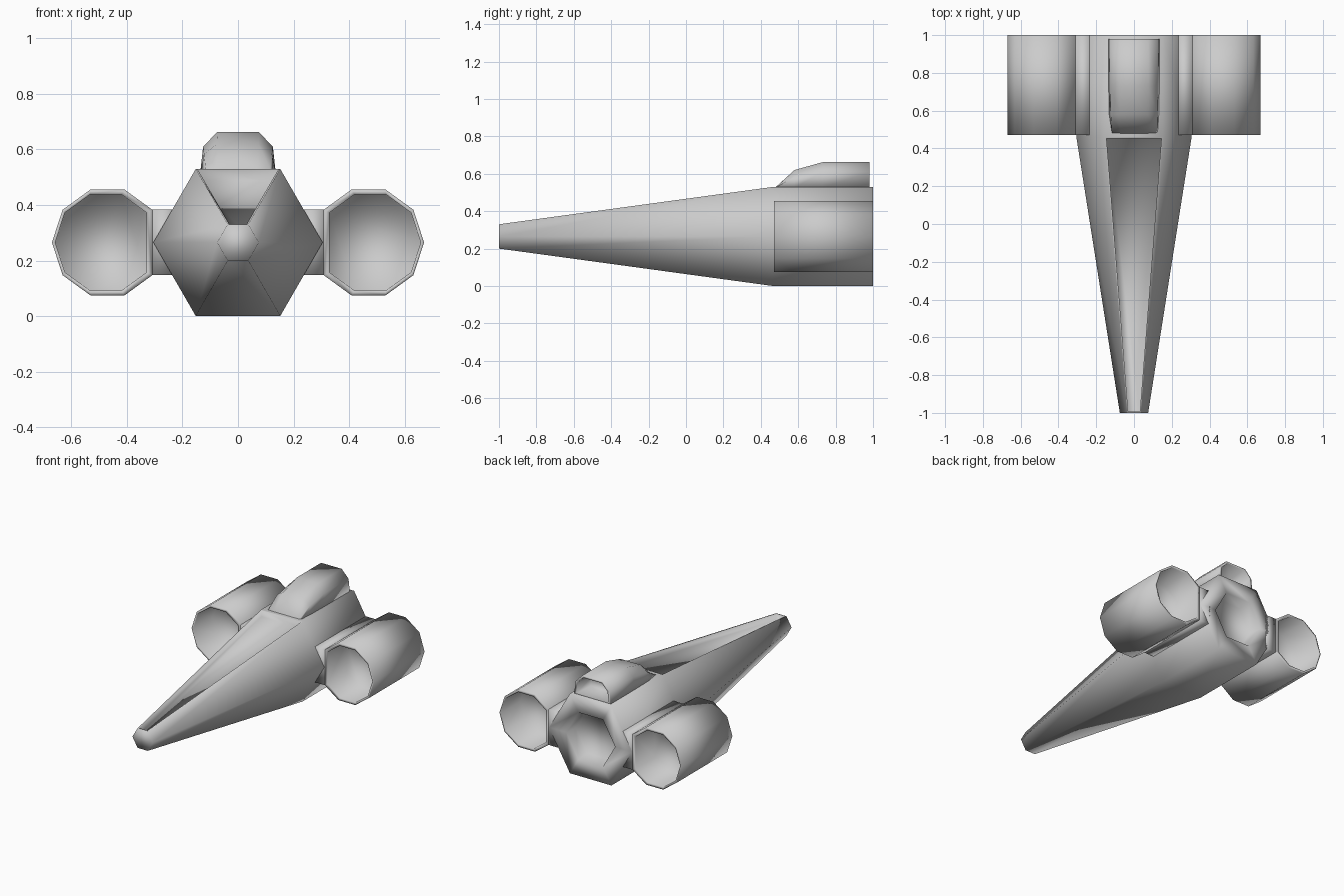
import bpy, bmesh
from math import cos, sin, radians

if "Cube" in bpy.data.objects:
    bpy.data.objects.remove(bpy.data.objects["Cube"])

ZC = 0.265  # height of the hull axis


def finish(name, bm, mirror=False):
    bmesh.ops.recalc_face_normals(bm, faces=bm.faces)
    mesh = bpy.data.meshes.new(name)
    bm.to_mesh(mesh)
    bm.free()
    for p in mesh.polygons:
        p.use_smooth = True
    ob = bpy.data.objects.new(name, mesh)
    bpy.context.collection.objects.link(ob)
    if mirror:
        ob.modifiers.new("Mirror", 'MIRROR').use_mirror_merge = False
    return ob


def loft(rings):
    """Skin a row of (x, y, z) rings and cap both ends."""
    bm = bmesh.new()
    vs = [[bm.verts.new(p) for p in r] for r in rings]
    n = len(vs[0])
    for a, b in zip(vs, vs[1:]):
        for i in range(n):
            j = (i + 1) % n
            bm.faces.new((a[i], a[j], b[j], b[i]))
    bm.faces.new(vs[0][::-1])
    bm.faces.new(vs[-1])
    bm.normal_update()
    return bm


def ngon(y, r, cx=0.0, count=6, skip=()):
    return [(cx + r * cos(radians(360 * i / count)), y,
             ZC + r * sin(radians(360 * i / count)))
            for i in range(count) if i not in skip]


# Hull: tapered hexagon with a recessed rear nozzle
bm = loft([ngon(-1, 0.075), ngon(0.46, 0.305), ngon(1, 0.305),
           ngon(1, 0.18), ngon(0.92, 0.165)])
bmesh.ops.recalc_face_normals(bm, faces=bm.faces)

# Long trough sunk into the sloping top face
top = max((f for f in bm.faces if f.calc_center_median().y < 0.2),
          key=lambda f: f.calc_center_median().z)
bmesh.ops.inset_region(bm, faces=[top], thickness=0.01)
bmesh.ops.translate(bm, verts=bmesh.ops.extrude_discrete_faces(
    bm, faces=[top])['faces'][0].verts, vec=(0, 0, -0.04))
finish("hull", bm)

# Side engine pods: decagon tubes, flat on the inner side, recessed at both ends
def pod(y, r):
    return ngon(y, r, 0.47 if r > 0.19 else 0.476, 10, skip=(5,))

finish("engine_pod", loft([pod(0.67, 0.18), pod(0.47, 0.182), pod(0.47, 0.20),
                           pod(1, 0.20), pod(1, 0.182), pod(0.80, 0.18)]), True)

# Struts joining pods to hull
def strut(y):
    return [(0.225, y, 0.147), (0.309, y, 0.147), (0.309, y, 0.383), (0.225, y, 0.383)]

finish("pod_strut", loft([strut(0.47), strut(1)]), True)

# Dorsal hood: faceted cover with a recessed rear opening
def hood(y, w, h, base=0.525):
    half = [(w, base), (w * 0.93, base + h * 0.62), (w * 0.56, base + h)]
    return [(x, y, z) for x, z in half] + [(-x, y, z) for x, z in half[::-1]]

finish("dorsal_hood", loft([hood(0.48, 0.125, 0.004), hood(0.58, 0.132, 0.095),
                            hood(0.73, 0.135, 0.137), hood(0.98, 0.135, 0.137),
                            hood(0.98, 0.118, 0.115, 0.535),
                            hood(0.85, 0.105, 0.10, 0.535)]))
